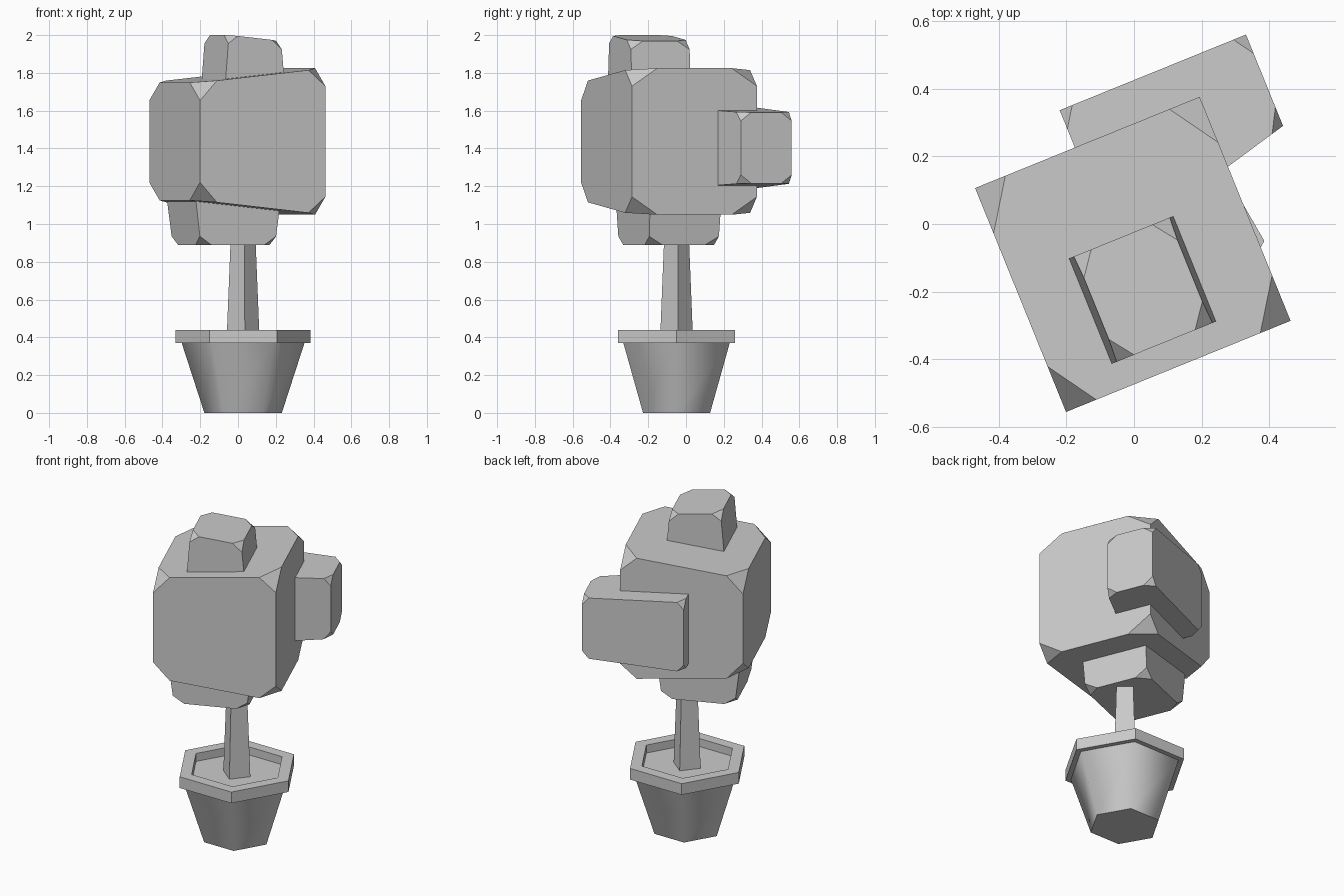
import bpy, bmesh, math
from mathutils import Vector, Matrix

if "Cube" in bpy.data.objects:
    bpy.data.objects.remove(bpy.data.objects["Cube"])

TURN = Matrix.Rotation(math.radians(22.1), 4, 'Z')
POT = Vector((0.027, -0.05, 0))


def finish(name, bm):
    bmesh.ops.recalc_face_normals(bm, faces=bm.faces)
    mesh = bpy.data.meshes.new(name)
    bm.to_mesh(mesh)
    bm.free()
    obj = bpy.data.objects.new(name, mesh)
    bpy.context.collection.objects.link(obj)
    return obj


def lathe(name, profile, sides, start=0.0, smooth=False):
    """Revolve (radius, z) points around the pot axis with few sides."""
    bm = bmesh.new()
    rings = []
    for r, z in profile:
        n = 1 if r == 0 else sides
        rings.append([bm.verts.new(POT + Vector((
            r * math.cos(start + i * math.tau / sides),
            r * math.sin(start + i * math.tau / sides), z))) for i in range(n)])
    for a, b in zip(rings, rings[1:]):
        if len(a) == 1 or len(b) == 1:
            bm.faces.new(a if len(b) == 1 else b)
            continue
        for i in range(sides):
            j = (i + 1) % sides
            f = bm.faces.new((a[i], a[j], b[j], b[i]))
            f.smooth = smooth
    for v in [v for v in bm.verts if not v.link_faces]:
        bm.verts.remove(v)
    return finish(name, bm)


def leaf_block(name, corner, cuts):
    """Tapered box with its eight corners cut off, turned with the canopy."""
    bm = bmesh.new()
    for sx in (-1, 1):
        for sy in (-1, 1):
            for sz in (-1, 1):
                p = Vector(corner(sx, sy, sz))
                ends = (corner(-sx, sy, sz), corner(sx, -sy, sz), corner(sx, sy, -sz))
                for end, cut in zip(ends, cuts):
                    bm.verts.new(p + (Vector(end) - p).normalized() * cut)
    bmesh.ops.convex_hull(bm, input=bm.verts)
    bmesh.ops.dissolve_limit(bm, angle_limit=math.radians(2),
                             verts=bm.verts, edges=bm.edges)
    bm.transform(TURN)
    return finish(name, bm)


# Hexagonal pot, rim with soil, four-sided trunk
lathe("pot", [(0, 0), (0.205, 0), (0.325, 0.37)], 6, smooth=True)
lathe("pot_rim_and_soil", [(0.32, 0.37), (0.358, 0.37), (0.358, 0.44),
                           (0.283, 0.44), (0.283, 0.39), (0, 0.39)], 6)
lathe("trunk", [(0, 0.38), (0.088, 0.38), (0.065, 0.95), (0, 0.95)], 4,
      start=math.radians(6))

# Main canopy, taller towards its right side
leaf_block("main_canopy", lambda x, y, z: (
    -0.037 + 0.358 * x, -0.082 + 0.357 * y, 1.437 + z * (0.350 + 0.038 * x)),
    (0.097, 0.145, 0.095))

# Crown, narrowing upwards with a sloping top
leaf_block("crown", lambda x, y, z: (
    -0.048 + x * (0.162 - 0.013 * z), -0.19 + 0.168 * y,
    1.985 - 0.016 * x if z > 0 else 1.68),
    (0.052, 0.07, 0.045))

# Rear side clump, thinner at its outer end
leaf_block("side_clump", lambda x, y, z: (
    0.517 if x > 0 else -0.077,
    0.394 if y > 0 else (0.103 if x > 0 else -0.05),
    1.403 + z * (0.203 - 0.015 * x)),
    (0.04, 0.06, 0.045))

# Lower clump, narrowing downwards
leaf_block("lower_clump", lambda x, y, z: (
    -0.104 + x * (0.235 + 0.023 * z), -0.057 + y * (0.202 + 0.004 * z),
    1.25 if z > 0 else 0.89),
    (0.06, 0.075, 0.045))
